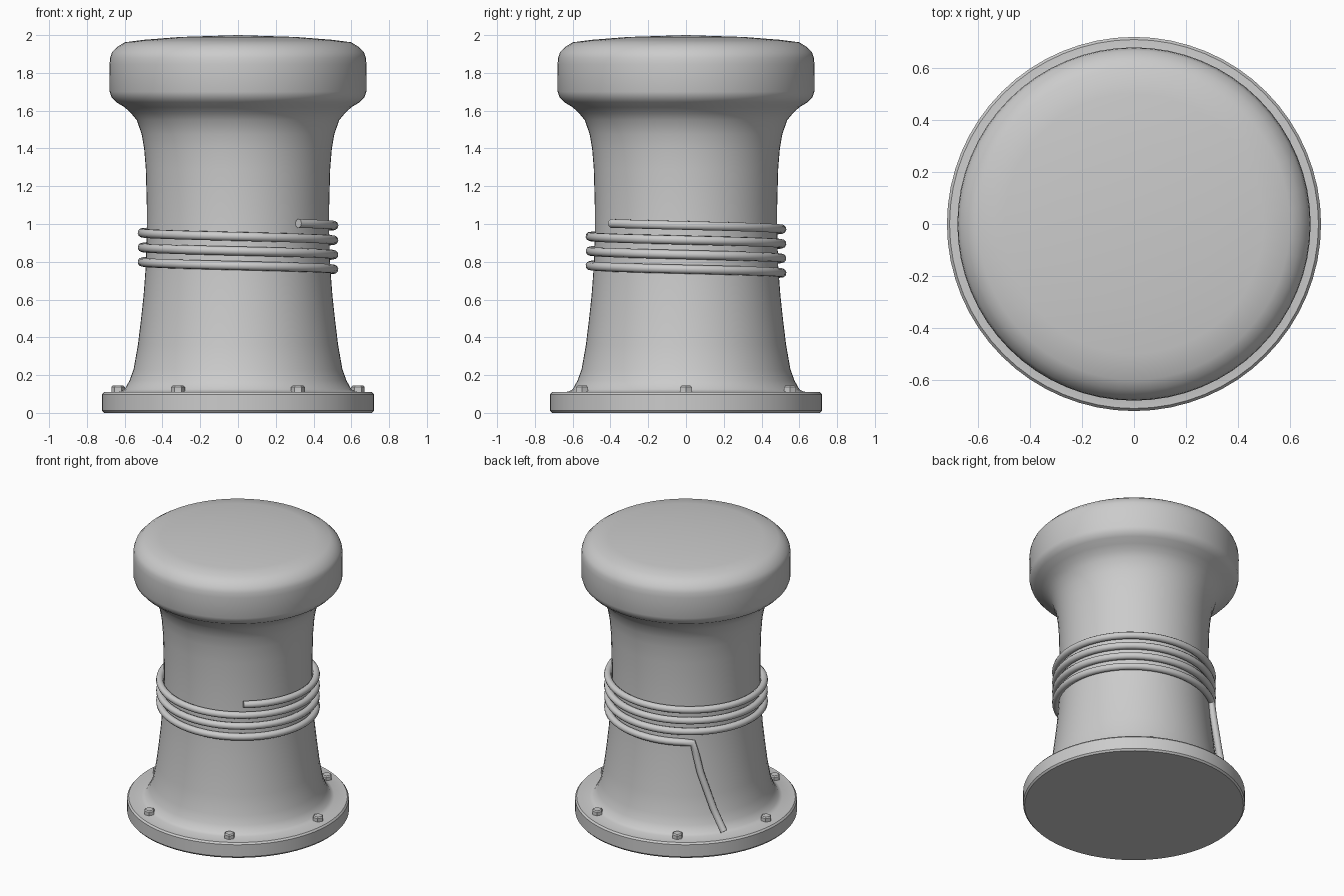
import bpy, bmesh, math

if "Cube" in bpy.data.objects:
    bpy.data.objects.remove(bpy.data.objects["Cube"])

grey = bpy.data.materials.new("plain grey")
grey.diffuse_color = (0.6, 0.6, 0.6, 1)
grey.use_nodes = True
grey.node_tree.nodes["Principled BSDF"].inputs["Base Color"].default_value = grey.diffuse_color


def finish(ob, angle=35):
    ob.data.materials.clear()
    ob.data.materials.append(grey)
    bpy.ops.object.select_all(action='DESELECT')
    ob.select_set(True)
    bpy.context.view_layer.objects.active = ob
    bpy.ops.object.shade_smooth_by_angle(angle=math.radians(angle))


def add_mesh(name, me):
    ob = bpy.data.objects.new(name, me)
    bpy.context.collection.objects.link(ob)
    return ob


def lathe(name, profile, sides=64, angle=35):
    """Spin (radius, z) points round the z axis; zero radius makes a pole."""
    bm = bmesh.new()
    rings = []
    for r, z in profile:
        n = 1 if r == 0 else sides
        rings.append([bm.verts.new((r * math.cos(2 * math.pi * i / sides),
                                    r * math.sin(2 * math.pi * i / sides), z))
                      for i in range(n)])
    for a, b in zip(rings, rings[1:]):
        for i in range(sides):
            j = (i + 1) % sides
            quad = [a[i % len(a)], a[j % len(a)], b[j % len(b)], b[i % len(b)]]
            bm.faces.new(list(dict.fromkeys(quad)))
    bmesh.ops.recalc_face_normals(bm, faces=bm.faces)
    me = bpy.data.meshes.new(name)
    bm.to_mesh(me)
    bm.free()
    ob = add_mesh(name, me)
    finish(ob, angle)
    return ob


# Base flange, flared post and domed cap in one casting
lathe("bollard_body", [
    (0, 0), (0.71, 0), (0.72, 0.012), (0.72, 0.098), (0.71, 0.11),
    (0.625, 0.112), (0.60, 0.125), (0.575, 0.17), (0.553, 0.23),
    (0.53, 0.36), (0.513, 0.50), (0.50, 0.62), (0.488, 0.78),
    (0.483, 0.95), (0.483, 1.10), (0.488, 1.29), (0.497, 1.40),
    (0.51, 1.475), (0.536, 1.55), (0.565, 1.585), (0.60, 1.618),
    (0.645, 1.645), (0.67, 1.672), (0.679, 1.70), (0.68, 1.846),
    (0.677, 1.88), (0.667, 1.908), (0.638, 1.938), (0.60, 1.962),
    (0.50, 1.975), (0.31, 1.99), (0, 2.0)])

# Six hexagonal bolt heads on the flange
for k in range(6):
    a = k * math.pi / 3
    bolt = lathe(f"bolt_{k + 1}", [(0, 0.10), (0.036, 0.10), (0.036, 0.136),
                                   (0.028, 0.144), (0, 0.144)], 6, 20)
    bolt.location = (0.635 * math.cos(a), 0.635 * math.sin(a), 0)


# Rope: helix wound down the post, then a loose tail lying on the flange
def polar(deg, r, z):
    a = math.radians(deg)
    return (r * math.cos(a), r * math.sin(a), z)


path = [polar(d, 0.508, 0.992 - 0.0773 * d / 360) for d in range(-51, 1208, 6)]
path += [polar(*p) for p in ((1210, 0.51, 0.728), (1212.5, 0.517, 0.64),
                             (1215, 0.532, 0.53), (1219, 0.55, 0.41),
                             (1223, 0.575, 0.28), (1226, 0.61, 0.19),
                             (1227.5, 0.645, 0.135))]
cu = bpy.data.curves.new("rope_path", 'CURVE')
cu.dimensions = '3D'
cu.bevel_depth = 0.024
cu.bevel_resolution = 3
cu.use_fill_caps = True
sp = cu.splines.new('POLY')
sp.points.add(len(path) - 1)
for pt, co in zip(sp.points, path):
    pt.co = (*co, 1)
helper = bpy.data.objects.new("rope_path", cu)
bpy.context.collection.objects.link(helper)
bpy.context.view_layer.update()
dg = bpy.context.evaluated_depsgraph_get()
rope_mesh = bpy.data.meshes.new_from_object(helper.evaluated_get(dg))
bpy.data.objects.remove(helper)
rope = add_mesh("rope", rope_mesh)
finish(rope, 50)
